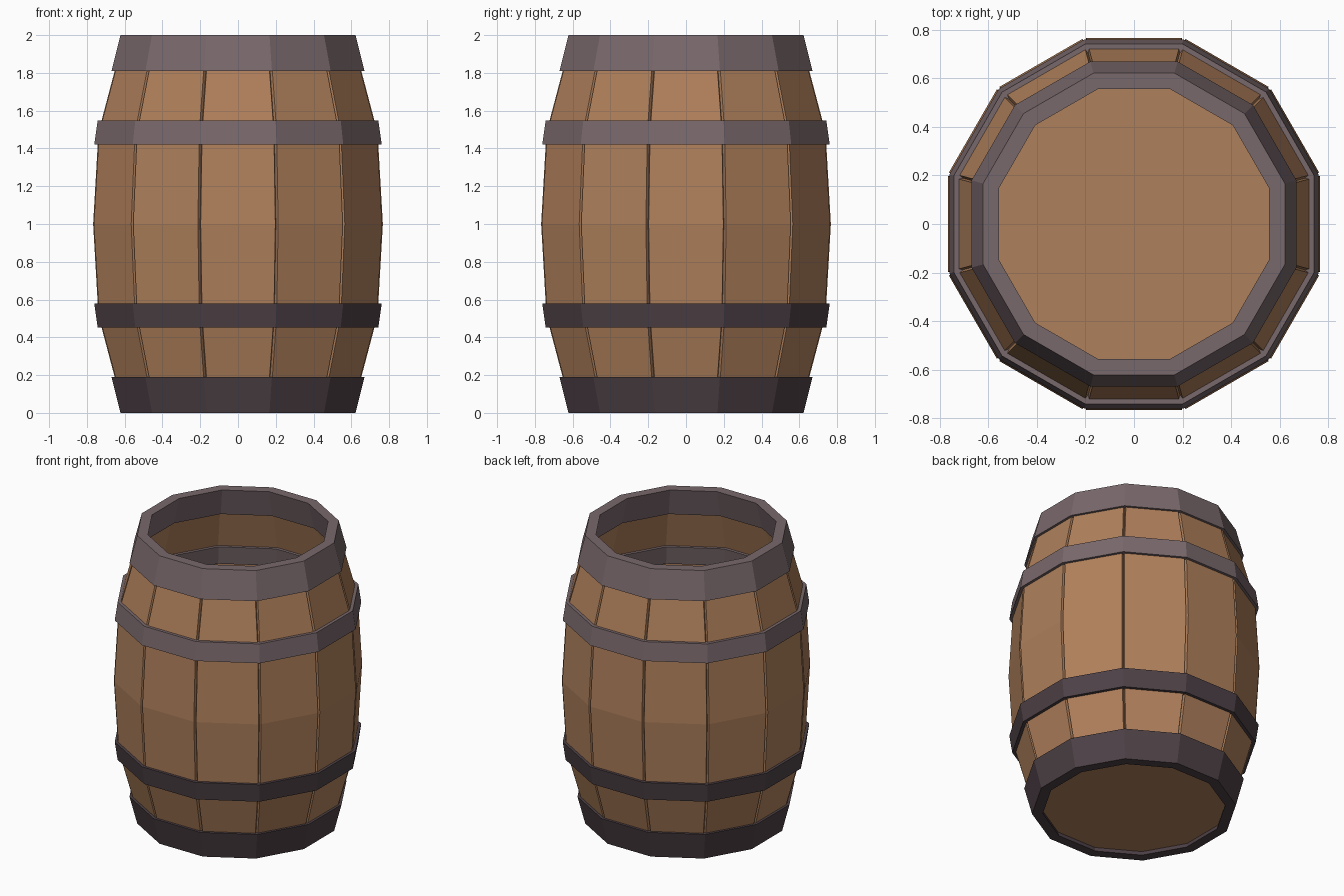
import bpy, bmesh, math

if "Cube" in bpy.data.objects:
    bpy.data.objects.remove(bpy.data.objects["Cube"])

SIDES = 12
HALF = math.pi / SIDES


def material(name, rgb):
    m = bpy.data.materials.new(name)
    m.diffuse_color = (*rgb, 1)
    m.use_nodes = True
    m.node_tree.nodes["Principled BSDF"].inputs["Base Color"].default_value = m.diffuse_color
    return m


wood = material("warm wood", (0.43, 0.215, 0.105))
light_iron = material("light iron", (0.19, 0.138, 0.148))
dark_iron = material("dark iron", (0.075, 0.053, 0.062))


def section(apothem, z, gap=0.0, depth=0.0):
    """Twelve-sided outline with flats on the axes; optional V groove at each corner."""
    pts = []
    half_width = apothem * math.tan(HALF)
    for i in range(SIDES):
        a = i * 2 * HALF
        c, s = math.cos(a), math.sin(a)
        if gap:
            for t in (-half_width + gap, half_width - gap):
                pts.append((apothem * c - t * s, apothem * s + t * c, z))
        r = apothem / math.cos(HALF) - depth
        pts.append((r * math.cos(a + HALF), r * math.sin(a + HALF), z))
    return pts


def finish(name, bm, mat):
    bmesh.ops.recalc_face_normals(bm, faces=bm.faces)
    mesh = bpy.data.meshes.new(name)
    bm.to_mesh(mesh)
    bm.free()
    mesh.materials.append(mat)
    obj = bpy.data.objects.new(name, mesh)
    bpy.context.collection.objects.link(obj)
    return obj


def loft(name, sections, mat, closed=True):
    """Skin the outlines in order; closed joins last to first, otherwise cap the ends."""
    bm = bmesh.new()
    rings = [[bm.verts.new(p) for p in s] for s in sections]
    pairs = list(zip(rings, rings[1:]))
    if closed:
        pairs.append((rings[-1], rings[0]))
    else:
        bm.faces.new(rings[0])
        bm.faces.new(rings[-1])
    for a, b in pairs:
        n = len(a)
        for i in range(n):
            j = (i + 1) % n
            bm.faces.new((a[i], a[j], b[j], b[i]))
    return finish(name, bm, mat)


# Bulging staves, grooved outside and plain inside
profile = [(0.616, 0.05), (0.739, 0.515), (0.767, 1.0), (0.739, 1.485), (0.616, 1.95)]
outer = [section(a, z, 0.008, 0.02) for a, z in profile]
inner = [section(a - 0.025, z, 0.008) for a, z in reversed(profile)]
loft("staves", outer + inner, wood)

# Floor board, slightly recessed from the bottom rim
loft("floor", [section(0.585, 0.03), section(0.585, 0.05)], wood, closed=False)


def hoop(name, a_wide, z_wide, a_narrow, z_narrow, thickness, mat):
    loft(name, [section(a_wide, z_wide), section(a_narrow, z_narrow),
                section(a_narrow - thickness, z_narrow),
                section(a_wide - thickness, z_wide)], mat)


# Iron hoops, mirrored about mid height: light above, dark below
for place, mat, flip in (("upper", light_iron, False), ("lower", dark_iron, True)):
    def h(z):
        return 2 - z if flip else z
    hoop(place + "_rim_hoop", 0.670, h(1.81), 0.622, h(2.0), 0.066, mat)
    hoop(place + "_middle_hoop", 0.761, h(1.422), 0.743, h(1.548), 0.066, mat)
